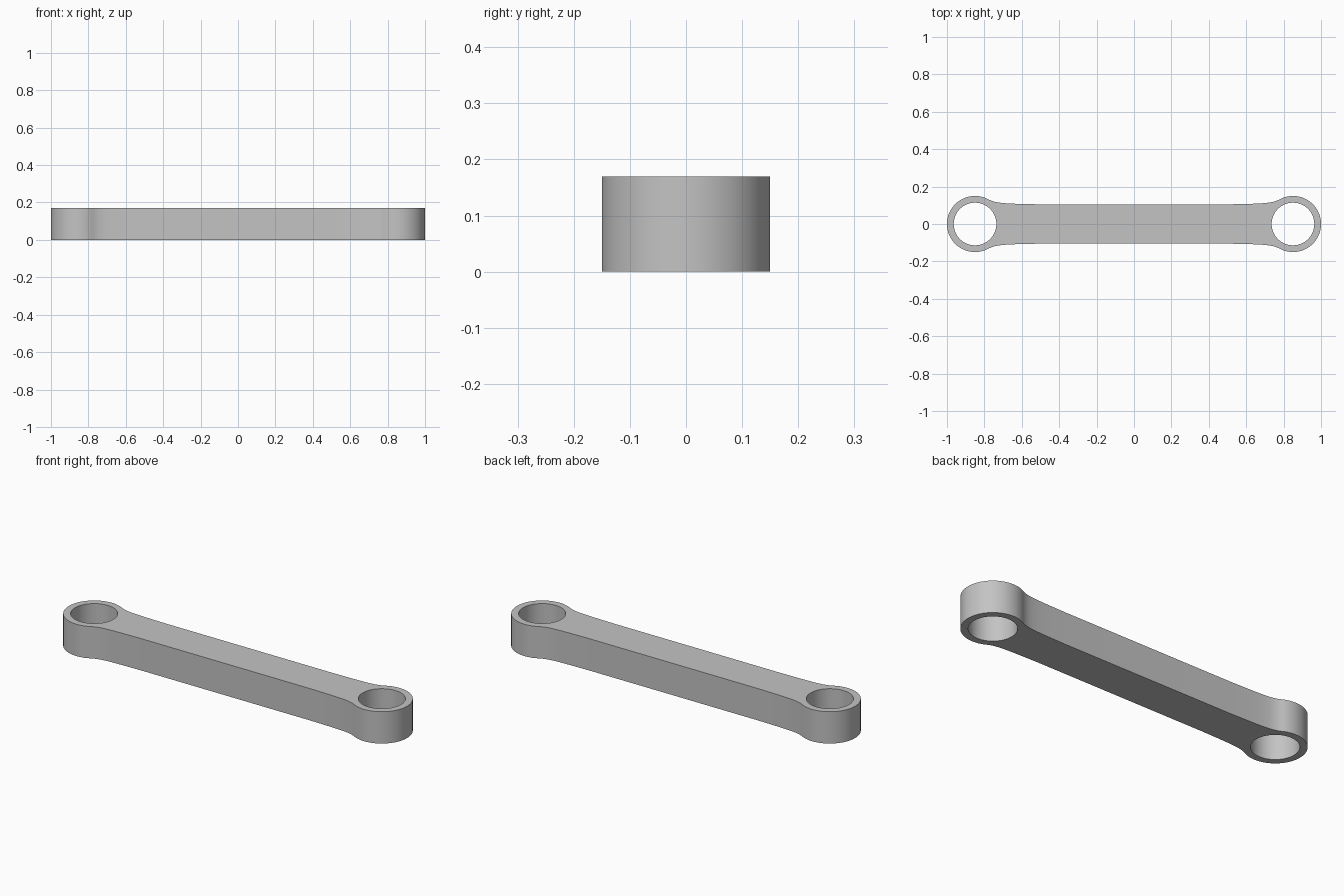
import bpy, bmesh, math
from mathutils import Vector
from mathutils.geometry import interpolate_bezier

cube = bpy.data.objects.get("Cube")
if cube:
    bpy.data.objects.remove(cube, do_unlink=True)

HEIGHT = 0.17
EYE_X, EYE_R, HOLE_R = 0.85, 0.15, 0.114
BAR_HALF = 0.105
JOIN = math.radians(118)   # where the eye blends into the bar

mat = bpy.data.materials.new("grey metal")
mat.use_nodes = True
grey = (0.55, 0.55, 0.55, 1)
mat.diffuse_color = grey
mat.node_tree.nodes["Principled BSDF"].inputs["Base Color"].default_value = grey


def arc(cx, r, start, end, n):
    angles = [start + (end - start) * i / n for i in range(n + 1)]
    return [Vector((cx + r * math.cos(a), r * math.sin(a), 0)) for a in angles]


# Quarter outline: eye arc from the tip, then a soft blend into the bar
eye = arc(EYE_X, EYE_R, 0, JOIN, 32)
tangent = Vector((-math.sin(JOIN), math.cos(JOIN), 0))
blend = interpolate_bezier(eye[-1], eye[-1] + tangent * 0.05,
                           Vector((0.69, BAR_HALF + 0.004, 0)),
                           Vector((0.5, BAR_HALF, 0)), 17)
quarter = eye + blend[1:]

# Mirror the quarter into the full outline
half = quarter + [Vector((-p.x, p.y, 0)) for p in reversed(quarter)]
outline = half + [Vector((p.x, -p.y, 0)) for p in reversed(half[1:-1])]
holes = [arc(s * EYE_X, HOLE_R, 0, math.tau, 64)[:-1] for s in (-1, 1)]

# Fill the outline around the holes and extrude it
bm = bmesh.new()
edges = []
for loop in [outline] + holes:
    verts = [bm.verts.new(p) for p in loop]
    edges += [bm.edges.new((v, verts[i - 1])) for i, v in enumerate(verts)]
bmesh.ops.triangle_fill(bm, edges=edges, use_beauty=True, use_dissolve=False,
                        normal=(0, 0, 1))
result = bmesh.ops.extrude_face_region(bm, geom=bm.faces[:])
top = [g for g in result["geom"] if isinstance(g, bmesh.types.BMVert)]
bmesh.ops.translate(bm, verts=top, vec=(0, 0, HEIGHT))
bmesh.ops.recalc_face_normals(bm, faces=bm.faces[:])

mesh = bpy.data.meshes.new("connecting_link")
bm.to_mesh(mesh)
bm.free()
mesh.materials.append(mat)
link = bpy.data.objects.new("connecting_link", mesh)
bpy.context.collection.objects.link(link)

bpy.ops.object.select_all(action="DESELECT")
link.select_set(True)
bpy.context.view_layer.objects.active = link
bpy.ops.object.shade_smooth_by_angle(angle=math.radians(30))
